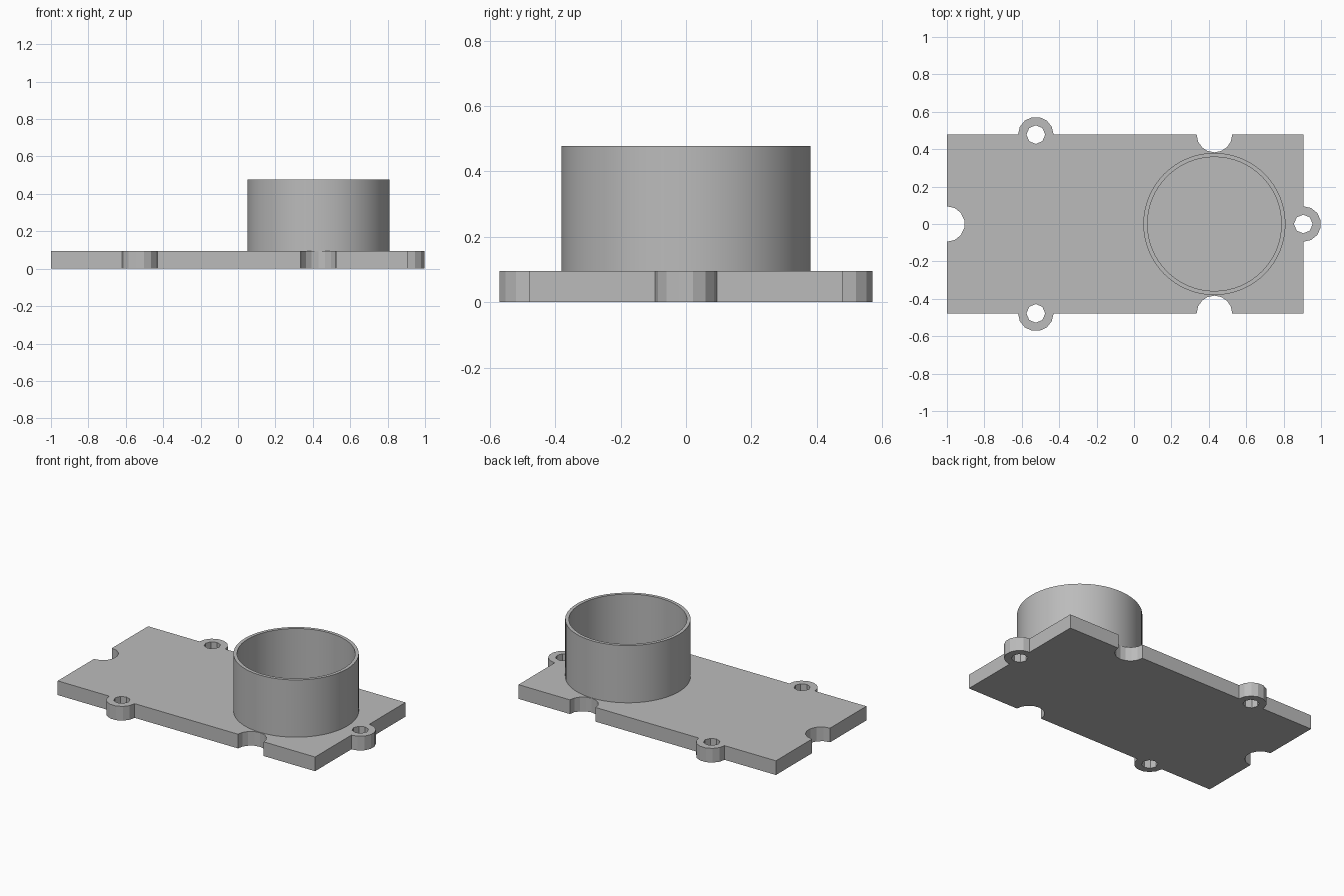
import bpy, bmesh
from math import sin, cos, radians, tau

if "Cube" in bpy.data.objects:
    bpy.data.objects.remove(bpy.data.objects["Cube"], do_unlink=True)

GREY = (0.5, 0.5, 0.5, 1)
mat = bpy.data.materials.new("plain grey")
mat.use_nodes = True
mat.diffuse_color = GREY
mat.node_tree.nodes["Principled BSDF"].inputs["Base Color"].default_value = GREY

THICK = 0.095              # plate thickness
HALF_Y = 0.478             # half width of the plate
LEFT, RIGHT = -1.0, 0.905  # plate ends
EAR_X, CUP_X = -0.525, 0.43
LOBE, HOLE = 0.095, 0.05   # ear / notch radius and screw hole radius


def arc(cx, cy, r, start, end, steps):
    angles = [radians(start + (end - start) * i / steps) for i in range(steps + 1)]
    return [(cx + r * cos(a), cy + r * sin(a)) for a in angles]


def finish(obj, angle):
    obj.data.materials.clear()
    obj.data.materials.append(mat)
    bpy.ops.object.select_all(action="DESELECT")
    obj.select_set(True)
    bpy.context.view_layer.objects.active = obj
    bpy.ops.object.shade_smooth_by_angle(angle=radians(angle))


# Plate outline, counter-clockwise: ears bulge outwards, notches cut inwards
outline = [(LEFT, -HALF_Y)]
outline += arc(EAR_X, -HALF_Y, LOBE, 180, 360, 7)
outline += arc(CUP_X, -HALF_Y, LOBE, 180, 0, 8)
outline += [(RIGHT, -HALF_Y)]
outline += arc(RIGHT, 0, LOBE, -90, 90, 7)
outline += [(RIGHT, HALF_Y)]
outline += arc(CUP_X, HALF_Y, LOBE, 0, -180, 8)
outline += arc(EAR_X, HALF_Y, LOBE, 0, 180, 7)
outline += [(LEFT, HALF_Y)]
outline += arc(LEFT, 0, LOBE, 90, -90, 7)

# Screw holes in the three ears
loops = [outline]
for x, y in ((EAR_X, -HALF_Y), (EAR_X, HALF_Y), (RIGHT, 0)):
    loops.append(arc(x, y, HOLE, 0, 360, 8)[:-1])

# Base plate: filled flat curve with thickness, turned into a mesh
curve = bpy.data.curves.new("base_plate_profile", "CURVE")
curve.dimensions = "2D"
curve.fill_mode = "BOTH"
curve.extrude = THICK / 2
for points in loops:
    spline = curve.splines.new("POLY")
    spline.points.add(len(points) - 1)
    for p, (x, y) in zip(spline.points, points):
        p.co = (x, y, THICK / 2, 1)
    spline.use_cyclic_u = True
plate = bpy.data.objects.new("base_plate", curve)
bpy.context.collection.objects.link(plate)
bpy.ops.object.select_all(action="DESELECT")
plate.select_set(True)
bpy.context.view_layer.objects.active = plate
bpy.ops.object.convert(target="MESH")
bm = bmesh.new()
bm.from_mesh(plate.data)
bmesh.ops.remove_doubles(bm, verts=bm.verts, dist=0.0005)
bmesh.ops.recalc_face_normals(bm, faces=bm.faces)
bm.to_mesh(plate.data)
bm.free()
finish(plate, 20)

# Round collar: a thin wall profile swept around its axis, open at the top
OUTER, INNER, TOP = 0.38, 0.358, 0.478
FOOT = THICK - 0.005
SIDES = 64
bm = bmesh.new()
rings = []
for r, z in ((OUTER, FOOT), (OUTER, TOP), (INNER, TOP), (INNER, FOOT)):
    rings.append([bm.verts.new((CUP_X + r * cos(tau * i / SIDES), r * sin(tau * i / SIDES), z))
                  for i in range(SIDES)])
for k in range(len(rings)):
    a, b = rings[k], rings[(k + 1) % len(rings)]
    for i in range(SIDES):
        j = (i + 1) % SIDES
        bm.faces.new((a[i], a[j], b[j], b[i]))
bmesh.ops.recalc_face_normals(bm, faces=bm.faces)
mesh = bpy.data.meshes.new("round_collar")
bm.to_mesh(mesh)
bm.free()
collar = bpy.data.objects.new("round_collar", mesh)
bpy.context.collection.objects.link(collar)
finish(collar, 30)
